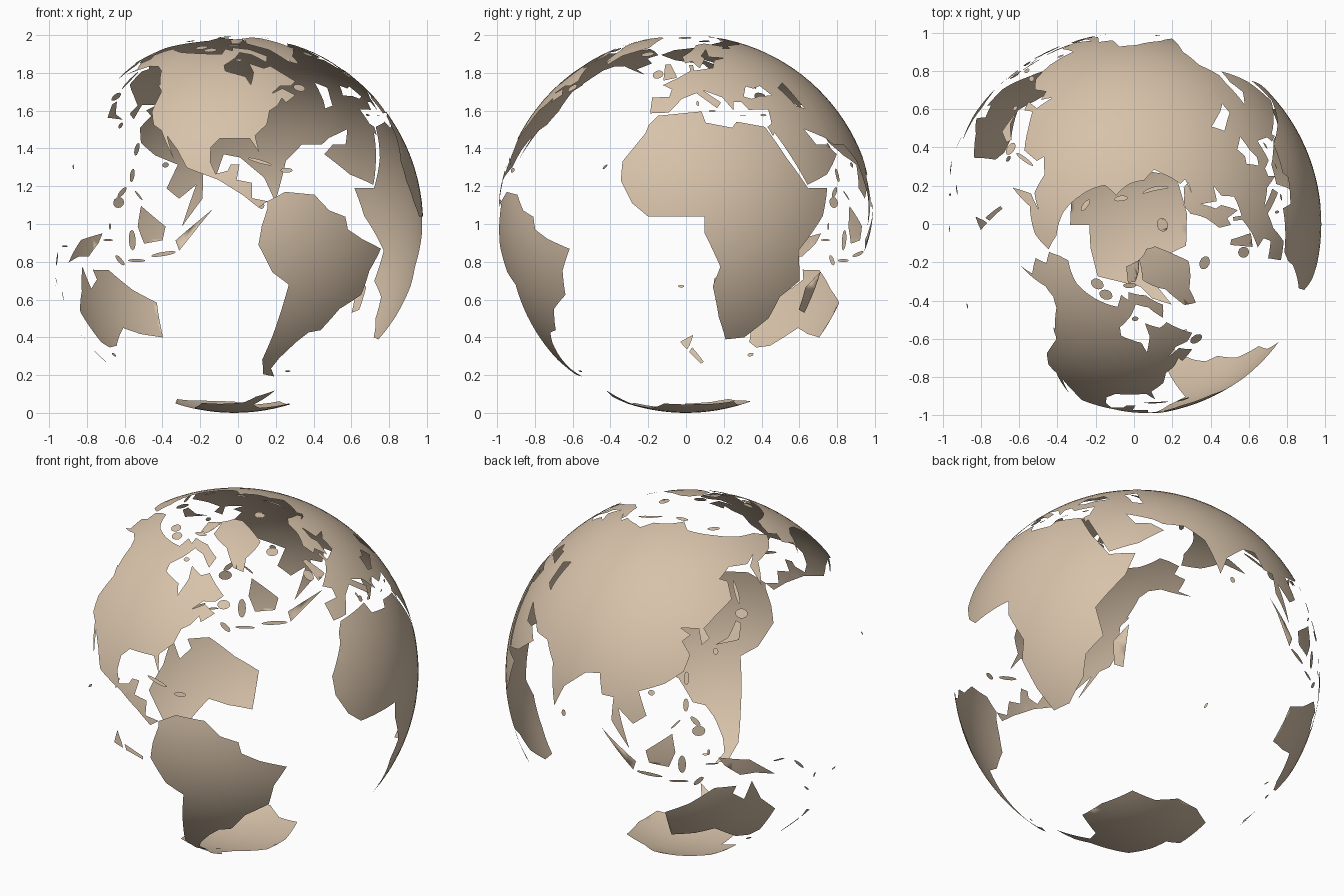
import bpy, bmesh
from math import sin, cos, tau, radians, degrees, atan2, hypot, ceil
from mathutils import Vector
from mathutils.geometry import delaunay_2d_cdt

if "Cube" in bpy.data.objects:
    bpy.data.objects.remove(bpy.data.objects["Cube"])

RADIUS = 1
CENTRE = Vector((-0.02, 0, RADIUS))
SHIFT = Vector((-0.02, -0.06, -0.03))    # land sits slightly off the globe axis
STEP = 3                                 # spacing of surface points in degrees

land_tan = bpy.data.materials.new("land tan")
land_tan.use_nodes = True
land_tan.diffuse_color = (0.68, 0.54, 0.4, 1)
shader = land_tan.node_tree.nodes["Principled BSDF"]
shader.inputs["Base Color"].default_value = land_tan.diffuse_color


def on_globe(longitude, latitude):
    """Place a map position on the sphere."""
    turn, rise = radians(longitude), radians(latitude)
    point = Vector((cos(rise) * cos(turn), cos(rise) * sin(turn), sin(rise)))
    return CENTRE + (point + SHIFT).normalized() * RADIUS


def to_polar(longitude, latitude):
    """Flatten a position near the south pole onto a round map."""
    reach, turn = 90 + latitude, radians(longitude)
    return reach * cos(turn), -reach * sin(turn)


def from_polar(x, y):
    return degrees(atan2(-y, x)), hypot(x, y) - 90


def inside(x, y, loops):
    """Even-odd test, so a loop within a loop is a hole."""
    hit = False
    for loop in loops:
        for (ax, ay), (bx, by) in zip(loop, loop[1:] + loop[:1]):
            if (ay > y) != (by > y) and x < ax + (bx - ax) * (y - ay) / (by - ay):
                hit = not hit
    return hit


def refine(loop):
    """Split long coast segments so that they follow the sphere."""
    fine = []
    for start, end in zip(loop, loop[1:] + loop[:1]):
        start, end = Vector(start), Vector(end)
        count = max(1, ceil((end - start).length / STEP))
        fine += [start.lerp(end, i / count) for i in range(count)]
    return fine


def land(name, *loops, polar=False):
    """Fill flat coast outlines with triangles and wrap them on the sphere."""
    if polar:
        loops = [[to_polar(*spot) for spot in loop] for loop in loops]
    points, edges = [], []
    for loop in loops:
        fine, first = refine(loop), len(points)
        points += fine
        edges += [(first + i, first + (i + 1) % len(fine)) for i in range(len(fine))]
    xs, ys = zip(*[spot for loop in loops for spot in loop])
    for i in range(int((max(xs) - min(xs)) / STEP)):
        for j in range(int((max(ys) - min(ys)) / STEP)):
            x, y = min(xs) + (i + 0.5) * STEP, min(ys) + (j + 0.5) * STEP
            if inside(x, y, loops):
                points.append(Vector((x, y)))
    flat, _, triangles, *_ = delaunay_2d_cdt(points, edges, [], 0, 0.001)
    bm = bmesh.new()
    placed = [bm.verts.new(on_globe(*(from_polar(*spot) if polar else spot))) for spot in flat]
    for corners in triangles:
        middle = sum((flat[i] for i in corners), Vector((0, 0))) / len(corners)
        if inside(middle.x, middle.y, loops):
            bm.faces.new([placed[i] for i in corners]).smooth = True
    loose = [vert for vert in bm.verts if not vert.link_faces]
    bmesh.ops.delete(bm, geom=loose, context='VERTS')
    mesh = bpy.data.meshes.new(name)
    bm.to_mesh(mesh)
    bm.free()
    mesh.materials.append(land_tan)
    bpy.context.collection.objects.link(bpy.data.objects.new(name, mesh))


# Island shapes (width over length) and headings of the long axis
ROUND, OVAL, SLIM = 0.8, 0.4, 0.15
EAST, NORTHEAST, NORTH, SOUTHEAST = 0, tau / 8, tau / 4, -tau / 8
SIDES = 12


def island(name, longitude, latitude, length, shape, heading):
    """Oval island; length is the half length in degrees."""
    loop = []
    for i in range(SIDES):
        along = length * cos(tau * i / SIDES)
        across = length * shape * sin(tau * i / SIDES)
        east = along * cos(heading) - across * sin(heading)
        north = along * sin(heading) + across * cos(heading)
        loop.append((longitude + east / cos(radians(latitude)), latitude + north))
    land(name, loop)


# Americas
land("north_america", [
    (-168, 66), (-163, 69), (-157, 71), (-136, 69), (-97, 68), (-95, 72), (-82, 69), (-87, 65),
    (-94, 61), (-93, 58), (-82, 55), (-80, 51), (-77, 57), (-78, 62), (-70, 59), (-65, 60),
    (-56, 52), (-60, 50), (-66, 50), (-71, 47), (-65, 49), (-60, 46), (-66, 43), (-67, 45),
    (-70, 42), (-74, 40), (-76, 35), (-81, 31), (-80, 25), (-83, 30), (-94, 30), (-97, 27),
    (-97, 22), (-95, 18), (-91, 19), (-90, 21), (-87, 21), (-88, 16), (-83, 15), (-83, 10),
    (-78, 9), (-81, 7), (-86, 11), (-94, 16), (-105, 20), (-109, 26), (-114, 31), (-110, 23),
    (-117, 33), (-121, 35), (-124, 40), (-124, 48), (-134, 58), (-140, 60), (-148, 60),
    (-164, 55), (-158, 58), (-166, 61), (-161, 64)])
land("south_america", [
    (-78, 9), (-72, 12), (-62, 11), (-57, 6), (-51, 4), (-50, 0), (-44, -3), (-35, -6),
    (-39, -13), (-40, -21), (-48, -26), (-53, -34), (-58, -35), (-62, -39), (-67, -46),
    (-69, -51), (-65, -55), (-72, -54), (-75, -47), (-73, -37), (-70, -18), (-76, -14),
    (-81, -5), (-80, 1), (-78, 7)])
land("greenland", [
    (-33, 83), (-20, 81), (-22, 70), (-40, 65), (-44, 60), (-50, 62), (-54, 70), (-70, 76),
    (-62, 82)])
land("baffin_island", [(-88, 73), (-72, 71), (-62, 66), (-66, 62), (-73, 67), (-88, 70)])
land("ellesmere_island", [(-62, 82), (-90, 81), (-88, 76), (-79, 76)])

# Africa
land("africa", [
    (-6, 36), (10, 37), (11, 33), (20, 31), (22, 33), (32, 31), (37, 21), (43, 12), (51, 12),
    (48, 4), (39, -6), (41, -15), (35, -20), (33, -27), (26, -34), (19, -35), (15, -27),
    (12, -17), (14, -11), (9, -1), (9, 4), (-8, 4), (-13, 8), (-17, 15), (-17, 21), (-10, 30),
    (-9, 33)])
land("madagascar", [(49, -12), (47, -25), (44, -24), (44, -17)])

# Eurasia, split along one straight border; two inland seas are holes
black_sea = [(28, 42), (31, 46), (34, 45), (38, 46), (41, 42), (35, 42), (31, 41)]
caspian_sea = [(47, 45), (52, 47), (53, 40), (54, 37), (50, 38), (49, 41)]
land("europe_and_middle_east", [
    (60, 69), (44, 68), (44, 66), (33, 67), (41, 66), (40, 68), (28, 71), (19, 70), (13, 66),
    (5, 62), (6, 58), (10, 59), (13, 55), (18, 60), (17, 62), (23, 66), (21, 61), (30, 60),
    (23, 59), (20, 55), (10, 54), (10, 57), (8, 57), (8, 54), (2, 51), (-5, 48), (-1, 46),
    (-2, 43), (-9, 43), (-9, 37), (-2, 37), (3, 42), (9, 44), (16, 38), (18, 40), (12, 45),
    (19, 42), (22, 37), (23, 40), (26, 40), (28, 37), (36, 37), (35, 32), (33, 31), (34, 28),
    (35, 29), (43, 13), (52, 16), (60, 22), (56, 25), (51, 25), (48, 30), (57, 27),
    (60, 25)], black_sea, caspian_sea)
land("asia", [
    (60, 69), (60, 25), (67, 25), (73, 20), (77, 8), (80, 15), (87, 21), (92, 22), (94, 16),
    (98, 16), (98, 9), (104, 1), (100, 13), (105, 9), (109, 12), (106, 19), (114, 22),
    (120, 26), (122, 31), (119, 35), (122, 37), (118, 39), (125, 39), (126, 34), (129, 36),
    (127, 39), (132, 43), (140, 48), (140, 54), (136, 55), (143, 59), (155, 59), (163, 62),
    (156, 58), (157, 51), (163, 59), (179, 62), (190, 66), (180, 69), (160, 70), (140, 72),
    (113, 74), (104, 78), (87, 75), (72, 73), (67, 69)])
land("great_britain", [(-5, 58), (-2, 58), (1, 52), (1, 51), (-5, 50)])
land("honshu", [(131, 34), (140, 35), (142, 40), (140, 41), (136, 36)])

# Oceania and Antarctica
land("sumatra", [(95, 6), (106, -3), (105, -6)])
land("borneo", [(109, 1), (117, 7), (118, 1), (116, -4), (110, -3)])
land("new_guinea", [(131, -1), (141, -3), (150, -10), (143, -8), (138, -8), (133, -4)])
land("australia", [
    (142, -11), (146, -19), (153, -26), (150, -37), (146, -39), (140, -38), (131, -31),
    (124, -33), (115, -34), (114, -22), (122, -18), (130, -12), (137, -12), (136, -15),
    (140, -18)])
land("new_zealand_north", [(173, -35), (178, -38), (175, -41), (174, -39)])
land("new_zealand_south", [(173, -40), (174, -42), (168, -47), (167, -46)])
land("antarctica", [
    (-57, -63), (-61, -75), (-40, -78), (-10, -71), (20, -70), (50, -66), (70, -69), (88, -66),
    (110, -66), (135, -66), (170, -72), (165, -78), (200, -78), (235, -74), (285, -73),
    (292, -68)], polar=True)

# Smaller islands
for row in (
        ("victoria_island", -109, 71, 2, ROUND, EAST),
        ("banks_island", -121, 73, 2, ROUND, EAST),
        ("devon_island", -86, 75, 2, OVAL, EAST),
        ("southampton_island", -84, 64, 1, ROUND, EAST),
        ("newfoundland", -56, 49, 2, ROUND, EAST),
        ("vancouver_island", -126, 50, 2, SLIM, SOUTHEAST),
        ("cuba", -80, 22, 4, SLIM, -tau / 20),
        ("hispaniola", -71, 19, 2, OVAL, EAST),
        ("falkland_islands", -59, -52, 1, OVAL, EAST),
        ("hawaii", -156, 20, 1, OVAL, SOUTHEAST),
        ("iceland", -19, 65, 2, ROUND, EAST),
        ("ireland", -8, 53, 2, ROUND, NORTH),
        ("sardinia", 9, 40, 1, OVAL, NORTH),
        ("sicily", 14, 37, 1, OVAL, EAST),
        ("crete", 25, 35, 1, SLIM, EAST),
        ("cyprus", 33, 35, 1, OVAL, EAST),
        ("svalbard", 17, 79, 2, ROUND, EAST),
        ("novaya_zemlya", 59, 74, 4, SLIM, NORTHEAST),
        ("severnaya_zemlya", 98, 79, 2, OVAL, EAST),
        ("new_siberian_islands", 143, 75, 2, OVAL, EAST),
        ("sakhalin", 143, 50, 4, SLIM, NORTH),
        ("hokkaido", 143, 43, 2, ROUND, EAST),
        ("kyushu", 131, 32, 1, ROUND, NORTH),
        ("taiwan", 121, 24, 2, OVAL, NORTH),
        ("hainan", 110, 19, 1, ROUND, EAST),
        ("luzon", 121, 16, 2, OVAL, NORTH),
        ("visayas", 124, 11, 2, OVAL, SOUTHEAST),
        ("palawan", 118, 10, 2, SLIM, NORTHEAST),
        ("mindanao", 125, 8, 2, ROUND, EAST),
        ("sri_lanka", 81, 7, 1, ROUND, NORTH),
        ("java", 110, -7, 4, SLIM, -tau / 40),
        ("sulawesi", 120, -3, 3, OVAL, NORTH),
        ("lesser_sunda_islands", 119, -9, 3, SLIM, EAST),
        ("timor", 125, -9, 2, OVAL, NORTHEAST),
        ("halmahera", 128, 1, 1, OVAL, NORTH),
        ("seram", 129, -3, 2, SLIM, EAST),
        ("new_britain", 151, -5, 2, SLIM, EAST),
        ("solomon_islands", 159, -9, 3, SLIM, SOUTHEAST),
        ("new_caledonia", 165, -21, 2, SLIM, SOUTHEAST),
        ("vanuatu", 167, -16, 1, OVAL, NORTH),
        ("fiji", 178, -18, 1, OVAL, EAST),
        ("tasmania", 147, -42, 1, ROUND, EAST)):
    island(*row)
